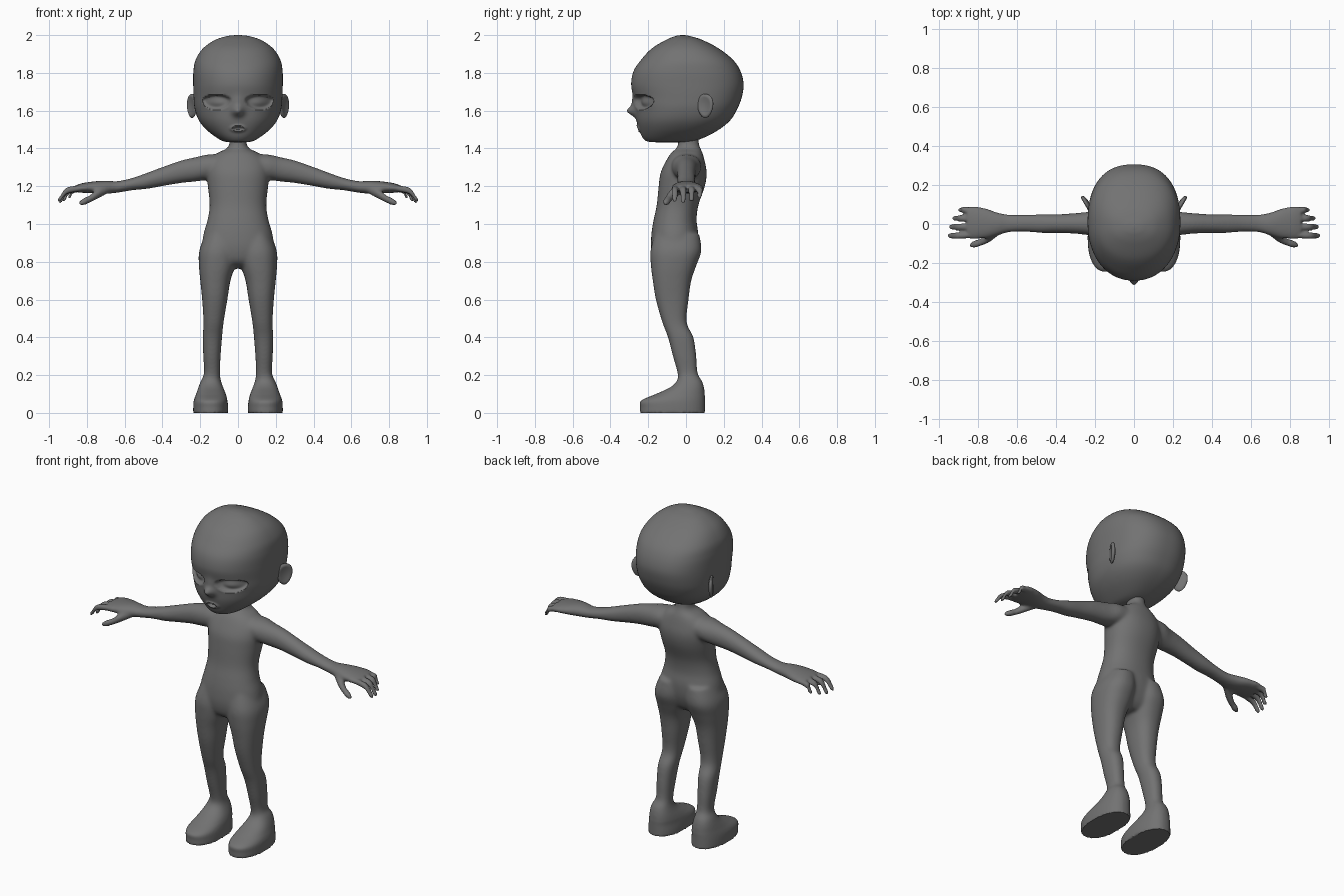
import bpy
import bmesh
import math
from mathutils import Matrix, Vector

cube = bpy.data.objects.get("Cube")
if cube:
    bpy.data.objects.remove(cube, do_unlink=True)

# One plain clay colour
clay = bpy.data.materials.new("grey_clay")
clay.use_nodes = True
clay.diffuse_color = (0.17, 0.17, 0.17, 1)
clay.node_tree.nodes["Principled BSDF"].inputs["Base Color"].default_value = clay.diffuse_color


def spline(rows, steps):
    """Smoothly interpolate rows of numbers."""
    out = []
    for i in range(len(rows) - 1):
        a, b, c, d = (rows[max(0, min(len(rows) - 1, i + k))] for k in (-1, 0, 1, 2))
        for s in range(steps):
            t = s / steps
            out.append([q + t / 2 * (r - p + t * (2 * p - 5 * q + 4 * r - e + t * (3 * (q - r) + e - p)))
                        for p, q, r, e in zip(a, b, c, d)])
    return out + [list(rows[-1])]


def loft(bm, rows, axis="z", side=1, power=2.2, front_power=None, segs=40, steps=5):
    """Rows hold: position on the axis, then low and high of the two cross axes."""
    rings = []
    for pos, u0, u1, v0, v1 in spline(rows, steps):
        ring = []
        for k in range(segs):
            a = math.tau * k / segs
            c, s = math.cos(a), math.sin(a)
            n = 2 / (front_power if front_power and s < 0 else power)
            u = (u0 + u1) / 2 + (u1 - u0) / 2 * math.copysign(abs(c) ** n, c)
            v = (v0 + v1) / 2 + (v1 - v0) / 2 * math.copysign(abs(s) ** n, s)
            p = (u, v, pos) if axis == "z" else (pos, u, v)
            ring.append(bm.verts.new((p[0] * side, p[1], p[2])))
        rings.append(ring)
    faces = [bm.faces.new(rings[0]), bm.faces.new(rings[-1])]
    for low, high in zip(rings, rings[1:]):
        for k in range(segs):
            j = (k + 1) % segs
            faces.append(bm.faces.new((low[k], low[j], high[j], high[k])))
    bmesh.ops.recalc_face_normals(bm, faces=faces)


def finish(bm, name):
    mesh = bpy.data.meshes.new(name)
    bm.to_mesh(mesh)
    bm.free()
    mesh.materials.append(clay)
    obj = bpy.data.objects.new(name, mesh)
    bpy.context.collection.objects.link(obj)
    bpy.ops.object.select_all(action="DESELECT")
    obj.select_set(True)
    bpy.context.view_layer.objects.active = obj
    bpy.ops.object.shade_smooth_by_angle(angle=math.radians(50))
    return obj


# Torso and neck: height, half width, front, back
torso = [(0.765, 0.06, -0.11, 0.0), (0.80, 0.16, -0.165, 0.035), (0.87, 0.19, -0.185, 0.06),
         (0.95, 0.182, -0.183, 0.065), (1.02, 0.162, -0.172, 0.056), (1.10, 0.15, -0.155, 0.066),
         (1.20, 0.16, -0.145, 0.10), (1.27, 0.166, -0.135, 0.11), (1.33, 0.155, -0.108, 0.10),
         (1.375, 0.11, -0.08, 0.088), (1.40, 0.06, -0.052, 0.077), (1.43, 0.045, -0.042, 0.068),
         (1.50, 0.045, -0.042, 0.068)]

# Leg and foot: height, inner, outer, front, back
leg = [(0, 0.052, 0.237, -0.243, 0.10), (0.03, 0.052, 0.237, -0.243, 0.10),
       (0.065, 0.056, 0.234, -0.238, 0.10), (0.10, 0.064, 0.222, -0.16, 0.10),
       (0.135, 0.078, 0.21, -0.085, 0.096), (0.17, 0.09, 0.197, -0.048, 0.085),
       (0.21, 0.095, 0.18, -0.045, 0.062), (0.30, 0.092, 0.184, -0.07, 0.055),
       (0.40, 0.084, 0.187, -0.096, 0.04), (0.48, 0.076, 0.183, -0.126, 0.004),
       (0.60, 0.056, 0.19, -0.16, 0.014), (0.70, 0.04, 0.20, -0.176, 0.028),
       (0.78, 0.015, 0.207, -0.186, 0.055), (0.86, 0.004, 0.205, -0.188, 0.082),
       (0.95, 0.01, 0.17, -0.165, 0.07)]

# Arm and palm: reach, front, back, bottom, top
arm = [(0.08, -0.08, 0.08, 1.25, 1.37), (0.16, -0.075, 0.08, 1.235, 1.368),
       (0.22, -0.06, 0.065, 1.225, 1.355), (0.30, -0.05, 0.056, 1.217, 1.337),
       (0.40, -0.046, 0.05, 1.20, 1.302), (0.48, -0.046, 0.05, 1.186, 1.272),
       (0.56, -0.04, 0.048, 1.178, 1.244), (0.64, -0.043, 0.049, 1.165, 1.227),
       (0.70, -0.06, 0.06, 1.16, 1.23), (0.76, -0.075, 0.082, 1.162, 1.226),
       (0.82, -0.077, 0.09, 1.165, 1.217), (0.855, -0.072, 0.086, 1.168, 1.207)]

# Fingers: tip reach, sideways position, tip height
fingers = [(0.90, 0.072, 1.135), (0.93, 0.029, 1.12), (0.948, -0.015, 1.112), (0.955, -0.06, 1.118)]

body = bmesh.new()
loft(body, [(z, -w, w, f, b) for z, w, f, b in torso])
for side in (1, -1):
    loft(body, leg, side=side, power=2.3)
    loft(body, arm, "x", side, power=2.1)
    for reach, y, tip in fingers:
        path = [(0.81, y * 0.9, 1.19, 0.016), ((0.85 + reach) / 2, y, 1.178, 0.017),
                (reach - 0.015, y, tip + 0.018, 0.015), (reach, y, tip + 0.005, 0.007)]
        loft(body, [(x, c - r, c + r, z - r, z + r) for x, c, z, r in path], "x", side, 2, segs=16)
    thumb = [(0.685, -0.03, 1.185, 0.022), (0.74, -0.068, 1.16, 0.027),
             (0.79, -0.095, 1.13, 0.021), (0.825, -0.105, 1.115, 0.016), (0.84, -0.11, 1.11, 0.007)]
    loft(body, [(x, c - r, c + r, z - r, z + r) for x, c, z, r in thumb], "x", side, 2, segs=16)

# Fuse the limbs into one skin, then relax the joins
body_obj = finish(body, "body")
remesh = body_obj.modifiers.new("fuse", "REMESH")
remesh.mode = "VOXEL"
remesh.voxel_size = 0.0065
graph = bpy.context.evaluated_depsgraph_get()
fused = bpy.data.meshes.new_from_object(body_obj.evaluated_get(graph))
bpy.data.objects.remove(body_obj, do_unlink=True)
skin = bmesh.new()
skin.from_mesh(fused)
core = [v for v in skin.verts if abs(v.co.x) < 0.8 and v.co.z > 0.09]
detail = [v for v in skin.verts if v.co.z > 0.015]
for verts, count in ((core, 14), (detail, 2)):
    for _ in range(count):
        bmesh.ops.smooth_vert(skin, verts=verts, factor=0.5,
                              use_axis_x=True, use_axis_y=True, use_axis_z=True)
finish(skin, "body")

# Head: height, half width, front, back
skull = [(1.432, 0.015, -0.13, -0.06), (1.436, 0.07, -0.20, 0.02), (1.455, 0.11, -0.228, 0.09),
         (1.50, 0.168, -0.248, 0.175), (1.55, 0.208, -0.262, 0.235), (1.61, 0.229, -0.268, 0.272),
         (1.67, 0.235, -0.277, 0.295), (1.74, 0.237, -0.29, 0.305), (1.81, 0.236, -0.277, 0.288),
         (1.87, 0.224, -0.237, 0.248), (1.93, 0.185, -0.18, 0.172), (1.975, 0.12, -0.105, 0.085),
         (1.995, 0.055, -0.055, 0.02), (2.0, 0.01, -0.025, -0.01)]
head = bmesh.new()
loft(head, [(z, -w, w, f, b) for z, w, f, b in skull], power=2.4, front_power=2.15, segs=192, steps=9)


def bump(x, z, cx, cz, rx, rz):
    return math.exp(-((x - cx) / rx) ** 2 - ((z - cz) / rz) ** 2)


# Face: eye sockets with soft closed lids, nose and small open mouth
for v in head.verts:
    x, y, z = abs(v.co.x), v.co.y, v.co.z
    if y > -0.06:
        continue
    drop = 0.03 if z > 1.655 else 0.05
    d = ((x - 0.113) / 0.075) ** 2 + ((z - 1.655) / drop) ** 2
    socket = max(0, 1 - d ** 2)
    move = 0.034 * socket * (2 - socket) - 0.012 * bump(x, z, 0.113, 1.64, 0.05, 0.022)
    move -= 0.042 * bump(x, z, 0, 1.597, 0.03, 0.026) + 0.012 * bump(x, z, 0, 1.64, 0.03, 0.04)
    r = math.hypot(x / 0.029, (z - 1.505) / 0.014)
    move -= 0.008 * math.exp(-((r - 1.1) / 0.4) ** 2)
    move += 0.016 * max(0, 1 - r ** 4)
    v.co.y += move
finish(head, "head")

# Ears: tilted discs with a hollow on the outer side
for side, label in ((1, "left_ear"), (-1, "right_ear")):
    ear = bmesh.new()
    bmesh.ops.create_uvsphere(ear, u_segments=32, v_segments=24, radius=1)
    for v in ear.verts:
        rim = math.hypot(v.co.y, v.co.z)
        if v.co.x > 0:
            v.co.x -= 0.75 * max(0, 1 - (rim / 0.8) ** 2)
        v.co.y *= 0.85 + 0.15 * v.co.z
    place = (Matrix.Translation((0.243, 0.102, 1.625)) @ Matrix.Rotation(math.radians(-30), 4, "Z")
             @ Matrix.Diagonal((0.016, 0.056, 0.064, 1)))
    bmesh.ops.transform(ear, matrix=place, verts=ear.verts)
    for v in ear.verts:
        v.co.x *= side
    bmesh.ops.recalc_face_normals(ear, faces=ear.faces)
    finish(ear, label)
